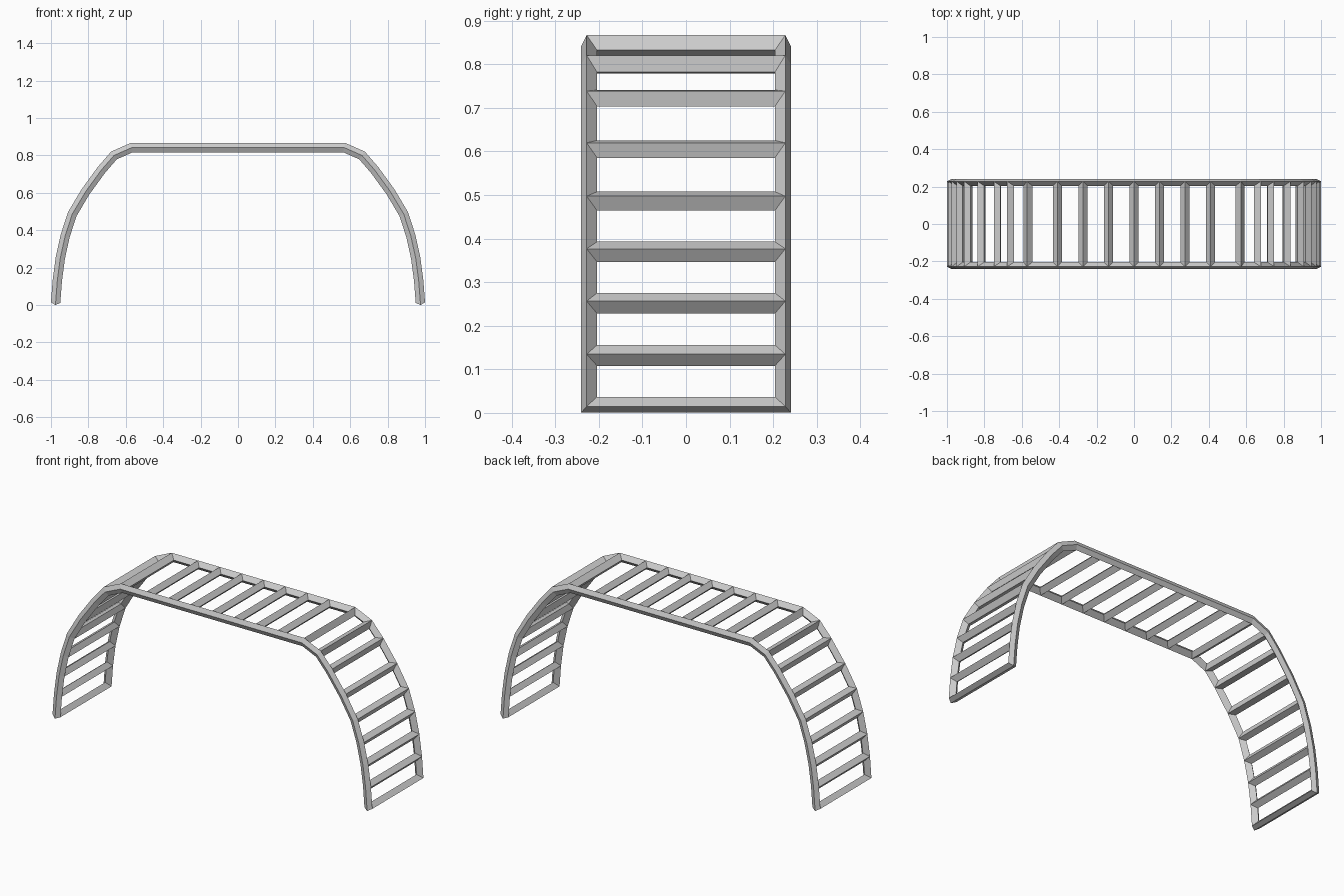
import bpy, bmesh
from mathutils import Vector

if "Cube" in bpy.data.objects:
    bpy.data.objects.remove(bpy.data.objects["Cube"])

HALF_W = 0.228    # rail ridge distance from the centre plane
DEPTH = 0.025     # ridge height above and below the path
INSET = 0.024     # how far bars reach into each opening
OUT = 0.0125      # how far the rim bulges outward

# Rung positions (x, z) along the right half of the arch, ground to top
side = [(0.975, 0.013), (0.966, 0.132), (0.95, 0.252), (0.924, 0.37),
        (0.886, 0.487), (0.815, 0.606), (0.73, 0.723), (0.663, 0.80),
        (0.568, 0.842), (0.41, 0.842), (0.273, 0.842), (0.136, 0.842)]
path = side + [(0, 0.842)] + [(-x, z) for x, z in reversed(side)]
path = [Vector((x, 0, z)) for x, z in path]
last = len(path) - 1
seg = [(path[i + 1] - path[i]).normalized() for i in range(last)]

bm = bmesh.new()


def vert(p, y):
    return bm.verts.new((p.x, y, p.z))


# Ridge, underside and rim points for both rails at every rung
top, low, rim = [], [], []
for i, p in enumerate(path):
    before, after = seg[max(i - 1, 0)], seg[min(i, last - 1)]
    tan = (before + after).normalized()
    nor = Vector((tan.z, 0, -tan.x)) * DEPTH / tan.dot(after)
    end = -OUT * tan if i == 0 else OUT * tan if i == last else Vector()
    top.append([vert(p + nor, s * HALF_W) for s in (-1, 1)])
    low.append([vert(p - nor, s * HALF_W) for s in (-1, 1)])
    rim.append([vert(p + end, s * (HALF_W + OUT)) for s in (-1, 1)])

# Inner corners of the openings between rungs
near, far = [], []
for i in range(last):
    near.append([vert(path[i] + seg[i] * INSET, s * (HALF_W - INSET)) for s in (-1, 1)])
    far.append([vert(path[i + 1] - seg[i] * INSET, s * (HALF_W - INSET)) for s in (-1, 1)])

for ridge in (top, low):
    for i in range(last):
        # Two side rails, mitred into the rungs
        for k in (0, 1):
            bm.faces.new((ridge[i][k], ridge[i + 1][k], far[i][k], near[i][k]))
            bm.faces.new((ridge[i][k], ridge[i + 1][k], rim[i + 1][k], rim[i][k]))
        # Rung faces bordering this opening
        bm.faces.new((ridge[i][0], ridge[i][1], near[i][1], near[i][0]))
        bm.faces.new((ridge[i + 1][0], ridge[i + 1][1], far[i][1], far[i][0]))
    # Ground bars at both feet
    for i in (0, last):
        bm.faces.new((ridge[i][0], ridge[i][1], rim[i][1], rim[i][0]))

bmesh.ops.recalc_face_normals(bm, faces=bm.faces)
mesh = bpy.data.meshes.new("climbing_ladder_arch")
bm.to_mesh(mesh)
bm.free()

metal = bpy.data.materials.new("grey_metal")
metal.diffuse_color = (0.6, 0.6, 0.6, 1)
metal.use_nodes = True
metal.node_tree.nodes["Principled BSDF"].inputs["Base Color"].default_value = metal.diffuse_color
mesh.materials.append(metal)
arch = bpy.data.objects.new("climbing_ladder_arch", mesh)
bpy.context.collection.objects.link(arch)
